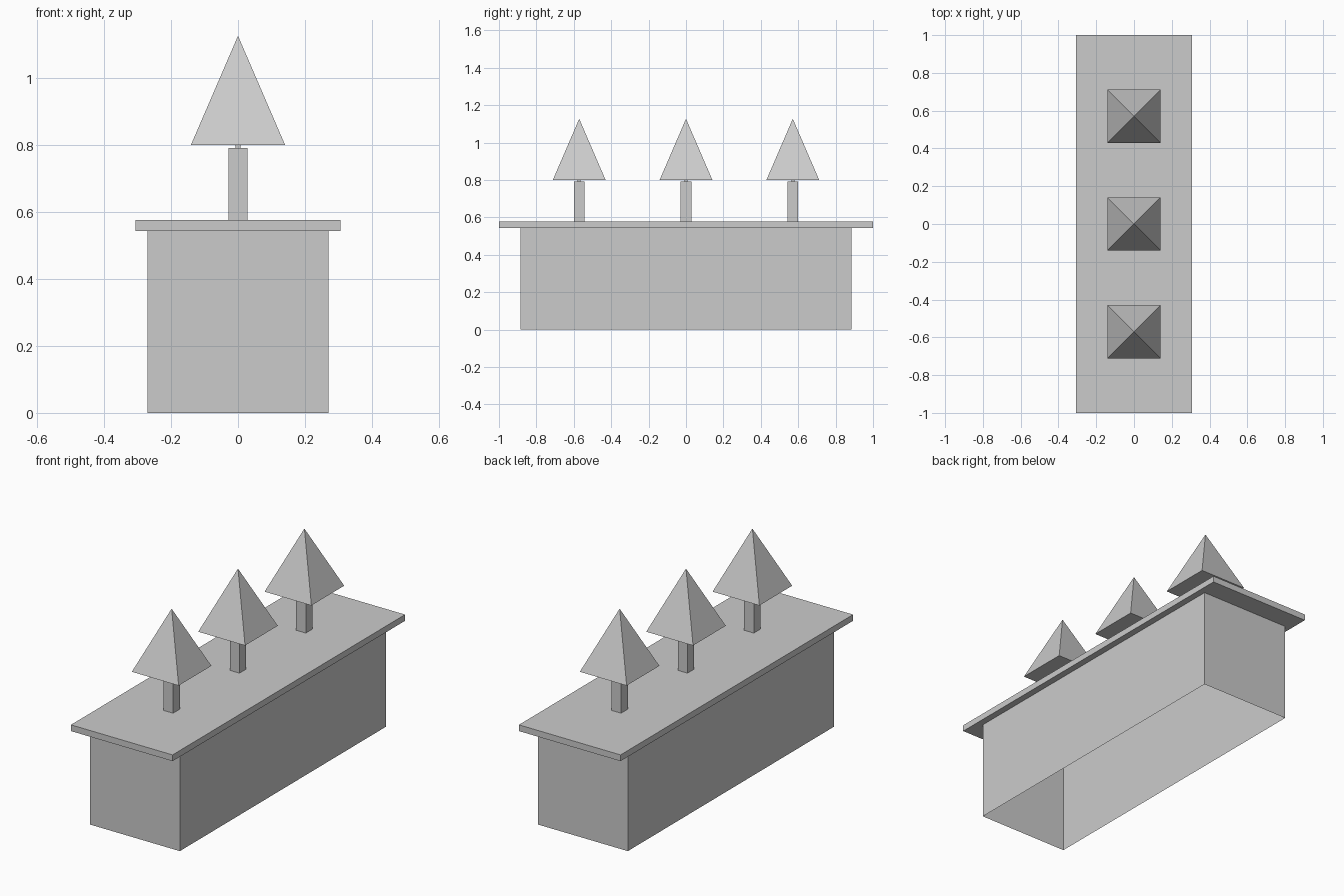
import bpy, bmesh
from mathutils import Vector

if "Cube" in bpy.data.objects:
    bpy.data.objects.remove(bpy.data.objects["Cube"])


def prism(name, half_x, half_y, z0, z1, y=0.0, open_ends=False):
    """Straight box from z0 to z1; open_ends leaves out top and bottom."""
    bm = bmesh.new()
    bmesh.ops.create_cube(bm, size=1.0)
    for v in bm.verts:
        v.co = Vector((v.co.x * 2 * half_x, v.co.y * 2 * half_y,
                       (v.co.z + 0.5) * (z1 - z0)))
    if open_ends:
        bm.normal_update()
        ends = [f for f in bm.faces if abs(f.normal.z) > 0.9]
        bmesh.ops.delete(bm, geom=ends, context='FACES_ONLY')
    return add(name, bm, y, z0)


def pyramid(name, half, z0, z1, y):
    """Four-sided pyramid with sides square to the axes."""
    bm = bmesh.new()
    base = [bm.verts.new((sx * half, sy * half, 0))
            for sx, sy in ((-1, -1), (1, -1), (1, 1), (-1, 1))]
    apex = bm.verts.new((0, 0, z1 - z0))
    bm.faces.new(base[::-1])
    for i in range(4):
        bm.faces.new((base[i], base[(i + 1) % 4], apex))
    return add(name, bm, y, z0)


def add(name, bm, y, z):
    mesh = bpy.data.meshes.new(name)
    bm.to_mesh(mesh)
    bm.free()
    obj = bpy.data.objects.new(name, mesh)
    obj.location = (0, y, z)
    bpy.context.collection.objects.link(obj)
    return obj


# Planter: walls open underneath, closed by an overhanging slab
prism("planter_walls", 0.27, 0.886, 0.0, 0.543, open_ends=True)
prism("planter_top", 0.306, 1.0, 0.543, 0.577)

# Row of three trees: trunk, thin stem, pyramid crown
for i, y in enumerate((-0.571, 0.0, 0.571), start=1):
    prism(f"tree_trunk_{i}", 0.029, 0.029, 0.577, 0.791, y)
    prism(f"tree_stem_{i}", 0.008, 0.008, 0.791, 0.80, y)
    pyramid(f"tree_crown_{i}", 0.141, 0.80, 1.127, y)
